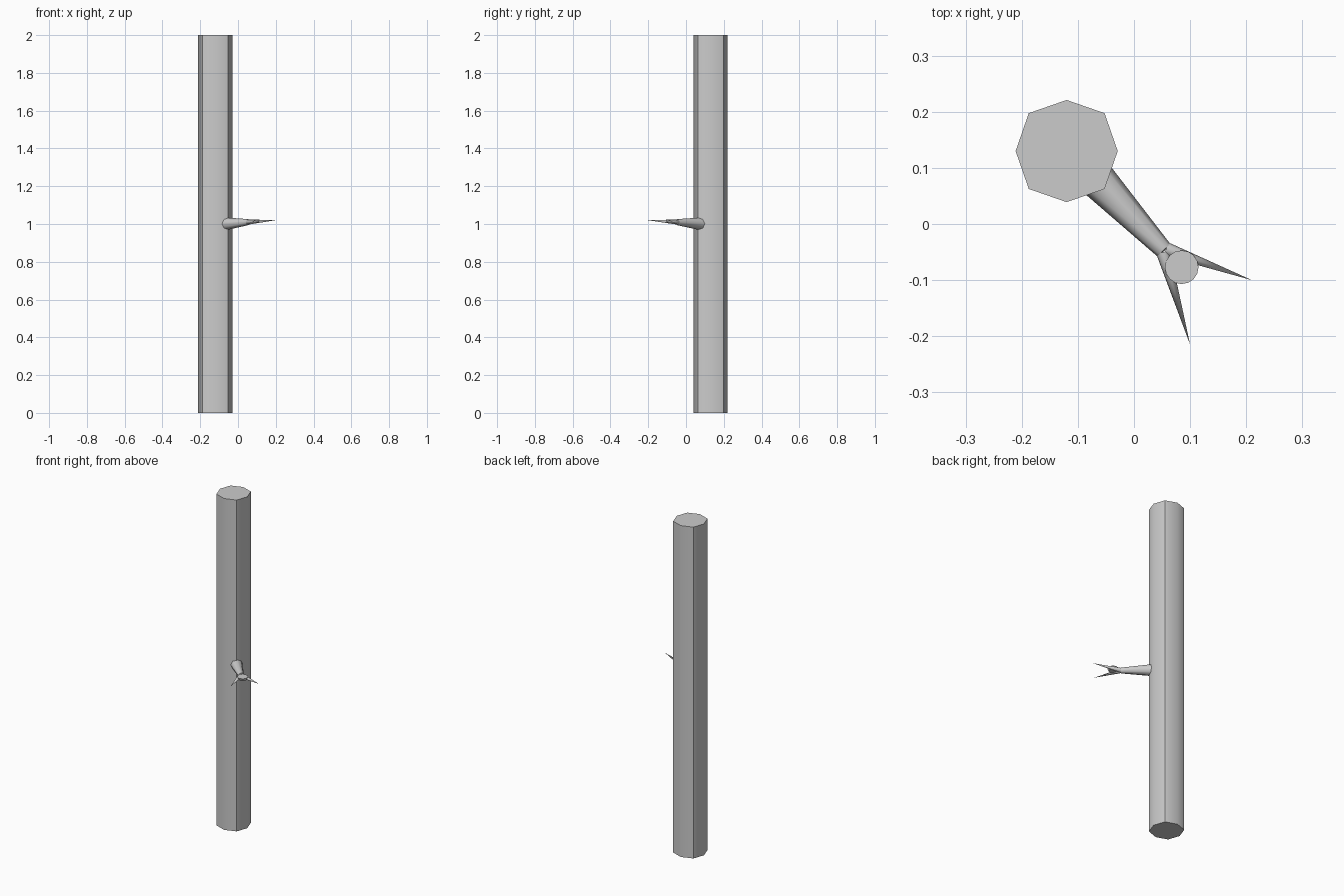
import bpy, bmesh, math
from mathutils import Vector

if "Cube" in bpy.data.objects:
    bpy.data.objects.remove(bpy.data.objects["Cube"])


def make_object(name, bm, angle):
    bmesh.ops.recalc_face_normals(bm, faces=bm.faces)
    mesh = bpy.data.meshes.new(name)
    bm.to_mesh(mesh)
    bm.free()
    ob = bpy.data.objects.new(name, mesh)
    bpy.context.collection.objects.link(ob)
    bpy.ops.object.select_all(action='DESELECT')
    ob.select_set(True)
    bpy.context.view_layer.objects.active = ob
    bpy.ops.object.shade_smooth_by_angle(angle=math.radians(angle))
    return ob


def tapered(name, start, end, r0, r1, sides=8, angle=50):
    """Capped cone from start to end; r1 = 0 gives a point."""
    a, b = Vector(start), Vector(end)
    d = b - a
    bm = bmesh.new()
    bmesh.ops.create_cone(bm, cap_ends=True, segments=sides,
                          radius1=r0, radius2=r1, depth=d.length)
    rot = d.to_track_quat('Z', 'Y')
    for v in bm.verts:
        v.co = rot @ v.co + (a + b) / 2
    return make_object(name, bm, angle)


# Eight-sided post, slightly fuller on its diagonals
bm = bmesh.new()
ring = []
for i in range(8):
    t = i * math.pi / 4
    r = 0.091 if i % 2 == 0 else 0.0955
    ring.append(bm.verts.new((-0.12 + r * math.cos(t), 0.13 + r * math.sin(t), 0)))
base = bm.faces.new(ring)
top = bmesh.ops.extrude_face_region(bm, geom=[base], use_keep_orig=True)
for v in top['geom']:
    if isinstance(v, bmesh.types.BMVert):
        v.co.z = 2.0
make_object("post", bm, 42)

# Tapering arm leaving the post diagonally
fork = (0.0535, -0.047, 1.01)
tapered("arm", (-0.075, 0.089, 1.0), fork, 0.035, 0.016)

# Two pointed prongs
for name, root, tip in (("prong_left", (0.052, -0.051, 1.01), (0.10, -0.215, 1.022)),
                        ("prong_right", (0.058, -0.045, 1.01), (0.21, -0.10, 1.022))):
    tapered(name, root, tip, 0.0125, 0.0)

# Small round dish resting in the fork
tapered("dish", (0.085, -0.077, 1.008), (0.085, -0.077, 1.025), 0.022, 0.03, 16)
